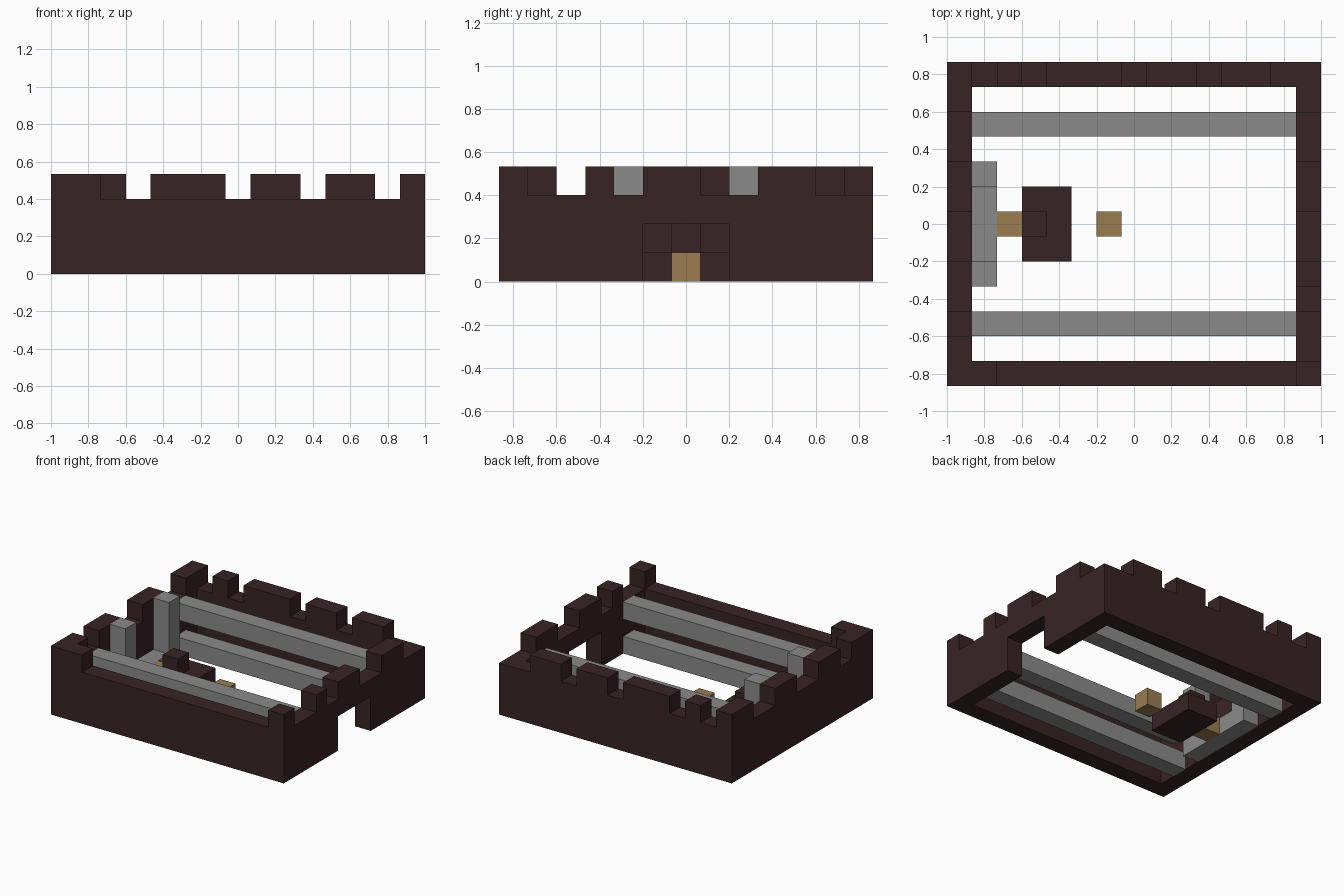
import bpy
import bmesh
from mathutils import Vector

U = 2 / 15                                # one building block
ORIGIN = Vector((-7.5, -6.5, 0))          # corner of the block grid
LENGTH, DEPTH, WALL_H, TOP = 15, 13, 3, 4

cube = bpy.data.objects.get("Cube")
if cube:
    bpy.data.objects.remove(cube, do_unlink=True)


def material(name, color):
    mat = bpy.data.materials.new(name)
    mat.use_nodes = True
    mat.diffuse_color = (*color, 1)
    bsdf = next(n for n in mat.node_tree.nodes if n.type == "BSDF_PRINCIPLED")
    bsdf.inputs["Base Color"].default_value = (*color, 1)
    bsdf.inputs["Roughness"].default_value = 0.9
    return mat


BRICK = material("dark brick", (0.039, 0.0176, 0.0185))
STONE = material("grey stone", (0.255, 0.255, 0.255))
WOOD = material("tan wood", (0.32, 0.2, 0.083))


def prism(name, mat, outline, extrude):
    """Extrude an outline, given in block units, into a flat-shaded object."""
    bm = bmesh.new()
    face = bm.faces.new([bm.verts.new((Vector(p) + ORIGIN) * U) for p in outline])
    moved = bmesh.ops.extrude_face_region(bm, geom=[face], use_keep_orig=True)
    verts = [g for g in moved["geom"] if isinstance(g, bmesh.types.BMVert)]
    bmesh.ops.translate(bm, verts=verts, vec=Vector(extrude) * U)
    bmesh.ops.recalc_face_normals(bm, faces=bm.faces)
    mesh = bpy.data.meshes.new(name)
    bm.to_mesh(mesh)
    bm.free()
    mesh.materials.append(mat)
    obj = bpy.data.objects.new(name, mesh)
    bpy.context.collection.objects.link(obj)
    return obj


def block(name, mat, low, high):
    (x0, y0, z0), (x1, y1, z1) = low, high
    outline = [(x0, y0, z0), (x1, y0, z0), (x1, y1, z0), (x0, y1, z0)]
    return prism(name, mat, outline, (0, 0, z1 - z0))


def wall(name, start, end, merlons, offset, along_x, gate=None):
    """Crenellated wall from a side profile, with an optional gateway notch."""
    profile = [(start, 0)]
    if gate:
        a, b, h = gate
        profile += [(a, 0), (a, h), (b, h), (b, 0)]
    profile += [(end, 0), (end, WALL_H)]
    for a, b in reversed(merlons):
        profile += [(b, WALL_H), (b, TOP), (a, TOP), (a, WALL_H)]
    profile.append((start, WALL_H))
    profile = list(dict.fromkeys(profile))
    if along_x:
        return prism(name, BRICK, [(t, offset, z) for t, z in profile], (0, 1, 0))
    return prism(name, BRICK, [(offset, t, z) for t, z in profile], (1, 0, 0))


# Outer walls
wall("front_wall", 0, LENGTH, [(0, 2), (14, 15)], 0, True)
wall("back_wall", 0, LENGTH, [(0, 1), (2, 3), (4, 7), (8, 10), (11, 13)], DEPTH - 1, True)
wall("right_wall", 1, DEPTH - 1, [(1, 2), (3, 5), (7, 9), (11, 12)], 0, False)
wall("left_gate_wall", 1, DEPTH - 1, [(3, 4), (5, 7), (9, 11)], LENGTH - 1, False, (5, 8, 2))

# Paired long beams, low and high, beside the front and back walls
for side, y in (("front", 2), ("back", 10)):
    for level, z in (("lower", 0), ("upper", 2)):
        block(f"{side}_{level}_beam", STONE, (1, y, z), (LENGTH - 1, y + 1, z + 1))

# Stone dais with two pillars
block("dais_step", STONE, (1, 5, 0), (2, 8, 1))
for side, y in (("front", 4), ("back", 8)):
    block(f"{side}_pillar", STONE, (1, y, 0), (2, y + 1, TOP))

# Brick altar with a raised centre
block("altar_base", BRICK, (3, 5, 0), (5, 8, 1))
block("altar_raised_block", BRICK, (3, 6, 1), (4, 7, 2))

# Wooden seats
for name, x in (("rear_seat", 2), ("courtyard_seat", 6)):
    block(name, WOOD, (x, 6, 0), (x + 1, 7, 1))
